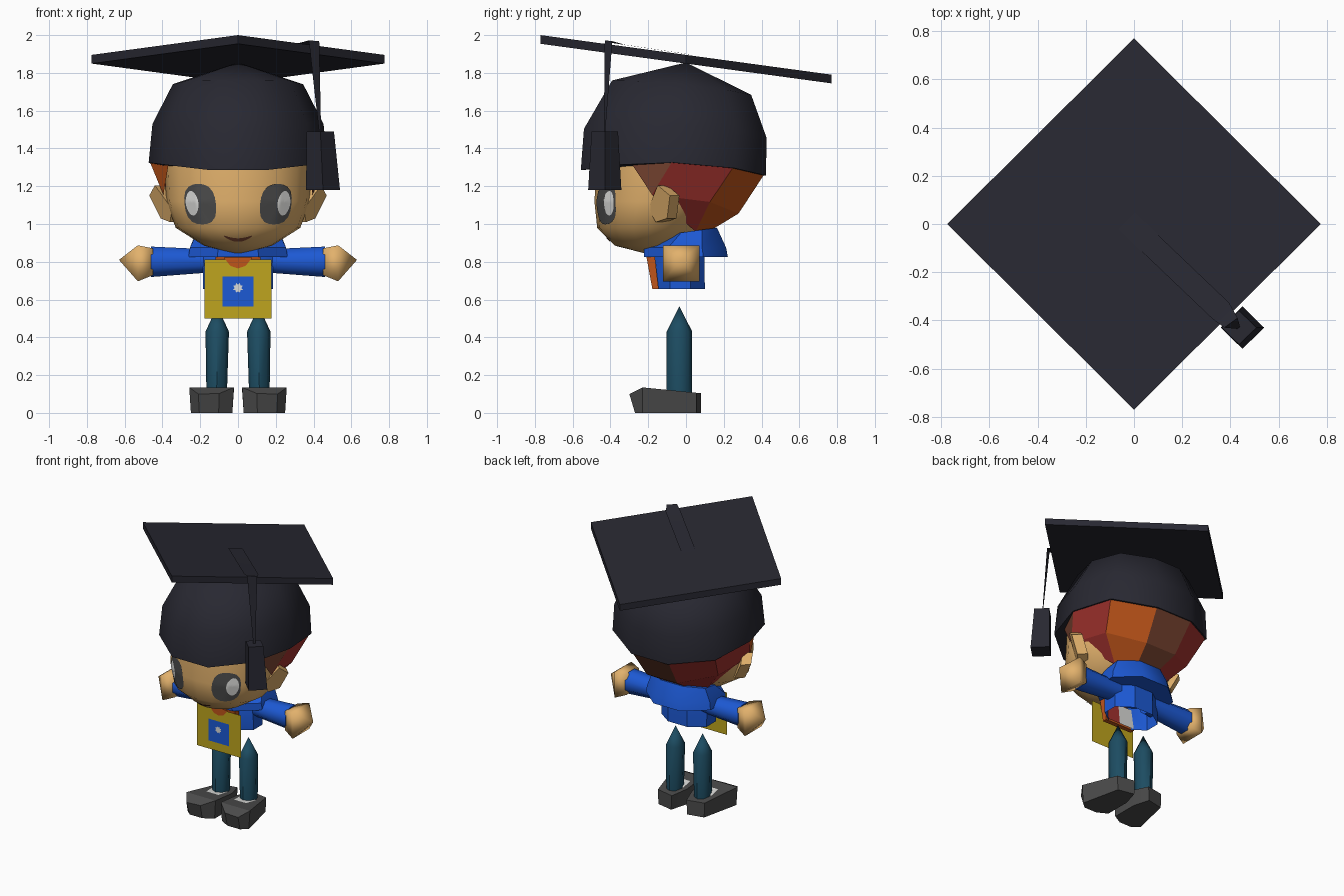
import bpy, math
from mathutils import Vector
from mathutils.bvhtree import BVHTree

if "Cube" in bpy.data.objects:
    bpy.data.objects.remove(bpy.data.objects["Cube"])

COLORS = {
    "charcoal": (.021, .021, .031), "skin": (.76, .44, .15), "blue": (.012, .10, .66),
    "yellow": (.52, .375, .013), "teal": (.012, .073, .122), "grey": (.07, .07, .07),
    "white": (.72, .72, .70), "orange": (.52, .09, .010), "red": (.37, .033, .028),
    "brown": (.19, .058, .03),
}
MATS = {}
for key, rgb in COLORS.items():
    MATS[key] = bpy.data.materials.new(key)
    MATS[key].diffuse_color = (*rgb, 1)


def make(name, verts, faces, mats, rule=None, angle=35):
    """Object from points; rule(centre, normal) picks the material index."""
    me = bpy.data.meshes.new(name)
    me.from_pydata([tuple(v) for v in verts], [], faces)
    me.validate()
    me.update()
    for m in mats.split():
        me.materials.append(MATS[m])
    if rule:
        for p in me.polygons:
            p.material_index = rule(p.center, p.normal)
    me.shade_smooth()
    me.set_sharp_from_angle(angle=math.radians(angle))
    ob = bpy.data.objects.new(name, me)
    bpy.context.collection.objects.link(ob)
    return ob


def bulge(a, amount):
    """Widens the two rear diagonals."""
    return 1 + amount * math.sin(2 * a) ** 4 if math.sin(a) > 0 else 1


def ring(cx, cy, cz, rx, ry, n=8, phase=0, slope=0, bend=0, rear=0):
    """Horizontal ellipse of points, optionally tilted or bent along y."""
    pts = []
    for i in range(n):
        a = math.radians(phase) + 2 * math.pi * i / n
        u, k = math.sin(a), bulge(a, rear)
        pts.append((cx + rx * k * math.cos(a), cy + ry * k * u, cz + slope * u + bend * u * u))
    return pts


def loft(name, rings, mats, rule=None, angle=35, closed=True, caps=True, flip=False):
    """Skin between rings of points listed bottom to top; one-point rings are tips."""
    verts, start = [], []
    for r in rings:
        start.append(len(verts))
        verts += r
    n = max(len(r) for r in rings)
    faces = []
    for k in range(len(rings) - 1):
        a, b = rings[k], rings[k + 1]
        for i in range(n if closed else n - 1):
            j = (i + 1) % n
            f = []
            for base, r, idx in ((start[k], a, i), (start[k], a, j),
                                 (start[k + 1], b, j), (start[k + 1], b, i)):
                v = base + (idx if len(r) > 1 else 0)
                if all((Vector(verts[v]) - Vector(verts[w])).length > 1e-5 for w in f):
                    f.append(v)
            if len(f) > 2:
                faces.append(f)
    if caps and closed:
        if len(rings[0]) > 2:
            faces.append([start[0] + i for i in reversed(range(n))])
        if len(rings[-1]) > 2:
            faces.append([start[-1] + i for i in range(n)])
    if flip:
        faces = [f[::-1] for f in faces]
    return make(name, verts, faces, mats, rule, angle)


# ---- head with pointed chin
head = loft("head", [[(0, -.2, .84)],
                     ring(0, -.205, .885, .18, .17, 20),
                     ring(0, -.195, .98, .33, .275, 20),
                     ring(0, -.15, 1.12, .38, .335, 20),
                     ring(0, -.10, 1.35, .39, .37, 20)], "skin", angle=60)
tree = BVHTree.FromPolygons([v.co for v in head.data.vertices],
                            [p.vertices[:] for p in head.data.polygons])


def on_face(x, z, lift):
    hit = tree.ray_cast(Vector((x, -2, z)), Vector((0, 1, 0)))[0]
    return (x, (hit.y if hit else -.3) - lift, z)


def patch(name, cx, cz, rx, rz, mat, lift, power=2.0, smile=0, lean=0):
    """Thin rounded patch laid onto the face."""
    n, levels = 20, 5
    rings = [[on_face(cx, cz, lift)]]
    for k in range(1, levels + 1):
        r = []
        for i in range(n):
            a = 2 * math.pi * i / n
            c, s = math.cos(a), math.sin(a)
            f = k / levels / (abs(c) ** power + abs(s) ** power) ** (1 / power)
            x, z = f * c * rx, f * s * rz
            r.append(on_face(cx + x + lean * z, cz + z + smile * x * x, lift))
        rings.append(r)
    return loft(name, rings, mat, caps=False, angle=60, flip=True)


for s, side in ((-1, "left"), (1, "right")):
    patch(side + "_eye", s * .2, 1.105, .083, .107, "grey", .007, 2.6, lean=s * .1)
    patch(side + "_eye_glint", s * .243, 1.11, .034, .066, "white", .011, 1.8, lean=s * .1)
patch("mouth", 0, .915, .075, .009, "brown", .007, 2, 4)

# ---- hair: faceted panels around the back, stopping at the temples
def hair_ring(cy, cz, rx, ry, lo, hi, bend=0, slope=0, rear=0):
    pts = []
    for k in range(-1, 7):
        a = math.radians(min(max(36 * k, lo), hi))
        u, w = math.sin(a), bulge(a, rear)
        if u < -.1:
            w = .87                     # temple points tuck in to the face
        pts.append((rx * w * math.cos(a), cy + ry * (w if u > 0 else 1) * u,
                    cz + slope * u + bend * u * u))
    return pts


def hair_color(c, n):
    if c.y < -.15:                      # temple triangles
        return 2 if c.x > 0 else 0
    a = math.degrees(math.atan2(c.y + .09, c.x)) % 360
    if a < 36 or a > 300 or a > 110:
        return 1
    return 2 if a > 73 else 0


loft("hair", [hair_ring(-.06, .96, .26, .19, 36, 144),
              hair_ring(-.18, 1.155, .395, .475, 0, 180, -.11, 0, .12),
              hair_ring(-.072, 1.332, .468, .505, -26, 206, -.06, -.015, .11)],
     "orange red brown", hair_color, angle=5, closed=False)

# ---- cap, board and tassel
loft("cap", [ring(0, -.07, 1.325, .473, .512, 10, 0, -.015, -.06, .11),
             ring(0, -.06, 1.53, .453, .505, 10, 0, -.025, -.055, .11),
             ring(0, -.025, 1.74, .345, .385, 10, 0, -.04, -.02, .09),
             [(0, 0, 1.855)]], "charcoal", angle=55)


def board_z(y):
    return 2 - (y + .77) * .136


corners = [(.775, 0), (0, .77), (-.775, 0), (0, -.77)]
loft("cap_board", [[(x, y, board_z(y) - .046) for x, y in corners],
                   [(x, y, board_z(y)) for x, y in corners]], "charcoal")

# flat cord across the board, narrowing as it hangs
strip = []
for x, y, w, up in ((-.03, .012, .034, .005), (.36, -.36, .034, .010)):
    strip += [(x - w, y - w, board_z(y - w) + up), (x + w, y + w, board_z(y + w) + up)]
strip += [(.375, -.43, 1.972), (.43, -.39, 1.968),
          (.43, -.435, 1.48), (.44, -.428, 1.48)]
make("tassel_cord", strip, [(0, 2, 3, 1), (2, 4, 5, 3), (4, 6, 7, 5)], "charcoal")
loft("tassel", [ring(.45, -.43, 1.18, .09, .088, 4),
                ring(.436, -.43, 1.49, .072, .070, 4)], "charcoal")

# ---- jacket, open below, with a shirt front and lining showing inside
loft("torso", [ring(0, -.03, .655, .20, .14, 8, 22.5),
               ring(0, -.035, .83, .20, .145, 8, 22.5),
               ring(0, -.02, .93, .16, .12, 8, 22.5)], "blue", caps=False)
loft("shirt_front", [[(-.12, -.178, .655), (.12, -.178, .655), (.12, -.145, .655), (-.12, -.145, .655)],
                     [(-.12, -.21, .83), (.12, -.21, .83), (.12, -.165, .83), (-.12, -.165, .83)]],
     "orange")
for name, x0, x1, mat in (("lining", -.11, .01, "white"), ("lining_edge", .01, .11, "red")):
    make(name, [(x1, -.135, .66), (x0, -.135, .66), (x0, -.15, .81), (x1, -.15, .81)],
         [(0, 1, 2, 3)], mat)
loft("collar", [ring(0, 0, .825, .285, .24, 8, 22.5),
                ring(0, -.005, .875, .275, .235, 8, 22.5),
                ring(0, .03, .962, .235, .145, 8, 22.5, .02)], "blue", angle=40)

# ---- chest placard
def plate(name, pts, y, mat):
    return make(name, [(x, y, z) for x, z in pts], [tuple(range(len(pts)))], mat)


def square(x, z0, z1):
    return [(-x, z0), (x, z0), (x, z1), (-x, z1)]


plate("placard", square(.178, .50, .812), -.222, "yellow")
plate("placard_square", square(.083, .562, .722), -.226, "blue")
plate("placard_star", [((.028 if i % 2 else .018) * math.cos(i * math.pi / 8),
                        .662 + (.028 if i % 2 else .018) * math.sin(i * math.pi / 8))
                       for i in range(16)], -.230, "white")
plate("shirt_point", [(-.075, .822), (-.04, .778), (0, .765), (.04, .778), (.075, .822)],
      -.227, "orange")

# ---- paired parts
def ring_x(s, x, y, z, ry, rz, n, phase=0):
    return [(s * x, y + ry * math.cos(math.radians(phase) + 2 * math.pi * i / n),
             z + rz * math.sin(math.radians(phase) + 2 * math.pi * i / n)) for i in range(n)]


# shoe outline, heel to toe and back
PLAN = [(.06, .08), (.022, -.04), (.022, -.23), (.10, -.295),
        (.21, -.30), (.258, -.23), (.19, .055)]


def shoe_top(y):
    return .135 - (y + .23) * .1 if y >= -.23 else .135 + (y + .23) * .5


for s, side in ((-1, "left"), (1, "right")):
    f = s < 0
    loft(side + "_sleeve", [ring_x(s, .13, -.02, .805, .075, .065, 8, 22.5),
                            ring_x(s, .46, -.025, .80, .085, .087, 8, 22.5)],
         "blue", angle=50, flip=f)
    loft(side + "_hand", [ring_x(s, .45, -.025, .80, .10, .10, 4, 45),
                          ring_x(s, .53, -.025, .792, .137, .135, 4, 45),
                          [(s * .63, -.025, .81)]], "skin", angle=85, flip=f)
    # ears: flat five-sided wedges
    ear = [(.35, -.20, 1.08), (.44, -.15, 1.205), (.47, -.085, 1.15),
           (.41, -.10, 1.03), (.36, -.16, 1.01)]
    loft(side + "_ear", [[(s * x, y, z) for x, y, z in ear],
                         [(s * (x - .05), y + .05, z) for x, y, z in ear]],
         "skin", flip=not f)
    # legs with pointed tops
    loft(side + "_leg", [ring(s * .113, -.035, .09, .054, .068, 8),
                         ring(s * .11, -.035, .43, .062, .068, 8),
                         [(s * .11, -.035, .565)]], "teal", angle=50)
    # shoes: flat instep, sloping toe
    n = len(PLAN)
    pts = [(s * (.135 + (x - .135) * .93), max(y, -.27), 0) for x, y in PLAN]
    pts += [(s * x, y, shoe_top(y)) for x, y in PLAN]
    quads = [(i, (i + 1) % n, n + (i + 1) % n, n + i) for i in range(n)]
    quads += [tuple(reversed(range(n))), (n, n + 1, n + 2, n + 5, n + 6),
              (n + 2, n + 3, n + 4, n + 5)]
    make(side + "_shoe", pts, [q[::-1] for q in quads] if f else quads, "grey", angle=30)
    make(side + "_sock", [(s * x, y, shoe_top(y) + .005) for x, y in
                          ((.06, -.14), (.165, -.14), (.18, -.04), (.05, -.04))],
         [(3, 2, 1, 0) if f else (0, 1, 2, 3)], "white")

for m in bpy.data.materials:
    if m.users and not m.is_grease_pencil:
        m.use_nodes = True
        m.node_tree.nodes["Principled BSDF"].inputs["Base Color"].default_value = m.diffuse_color
